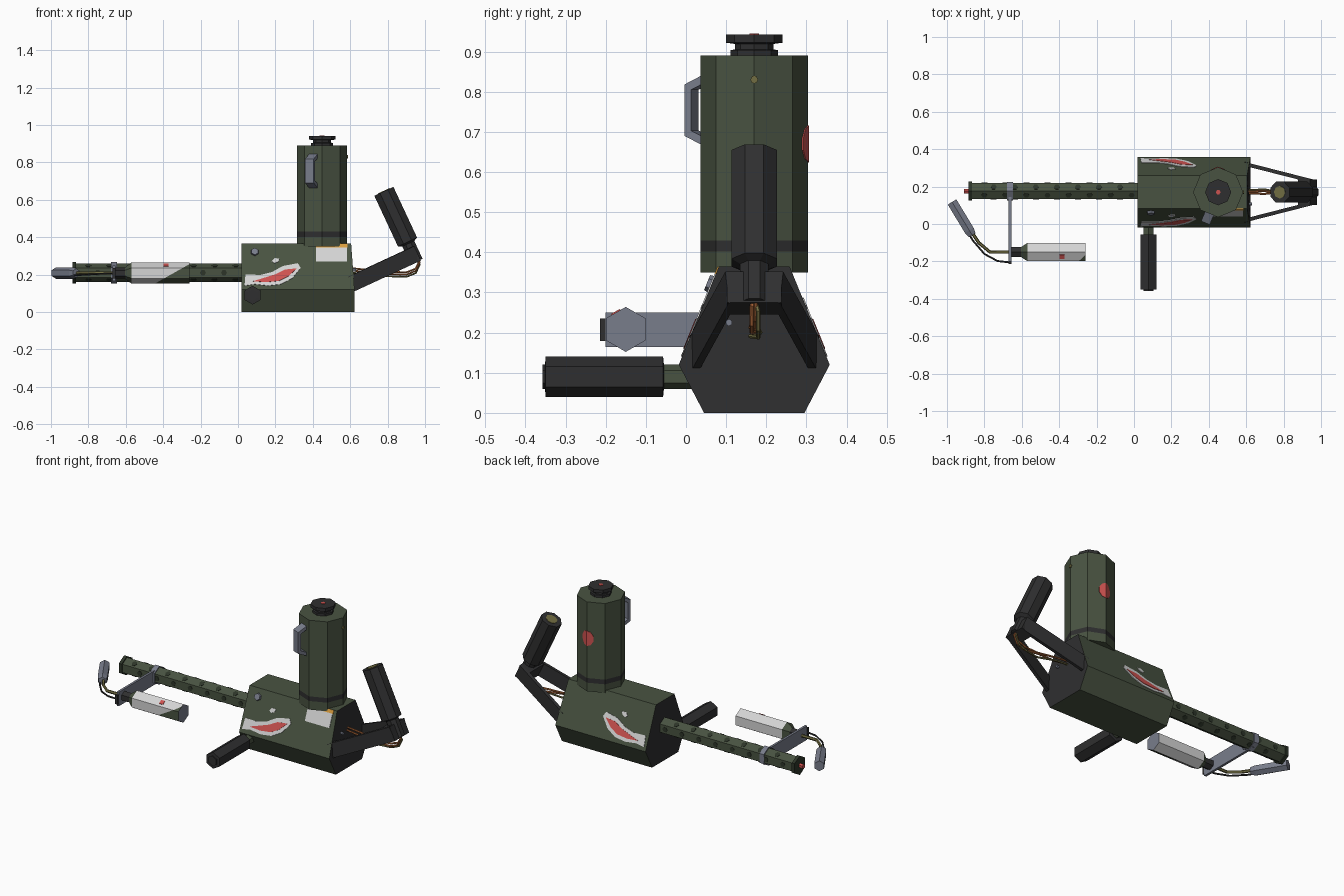
import bpy, bmesh, math
from mathutils import Vector as V

if "Cube" in bpy.data.objects:
    bpy.data.objects.remove(bpy.data.objects["Cube"])

def mat(name, r, g, b):
    m = bpy.data.materials.new(name)
    m.diffuse_color = (r, g, b, 1)
    m.use_nodes = True
    m.node_tree.nodes["Principled BSDF"].inputs["Base Color"].default_value = m.diffuse_color
    return m

GREEN = mat("olive green paint", 0.066, 0.086, 0.053)
DARK = mat("dark green", 0.026, 0.036, 0.022)
BLACK = mat("black rubber", 0.028, 0.028, 0.029)
GREY = mat("blue grey steel", 0.19, 0.205, 0.26)
WHITE = mat("off white", 0.66, 0.66, 0.66)
RED = mat("red", 0.62, 0.085, 0.08)
ORANGE = mat("orange", 0.70, 0.34, 0.05)
BRASS = mat("brass", 0.17, 0.155, 0.055)
COPPER = mat("copper wire", 0.40, 0.13, 0.04)

def finish(name, bm, mats):
    bmesh.ops.recalc_face_normals(bm, faces=bm.faces)
    me = bpy.data.meshes.new(name)
    bm.to_mesh(me)
    bm.free()
    for m in mats:
        me.materials.append(m)
    ob = bpy.data.objects.new(name, me)
    bpy.context.collection.objects.link(ob)
    return ob

def lathe(name, p0, p1, rings, n, mats, up=(0, 0, 1), phase=0.0):
    """n-sided stack along p0->p1; rings = (distance, radius, material of the band after it)."""
    p0, ax = V(p0), (V(p1) - V(p0)).normalized()
    u = V(up)
    u = (u - ax * u.dot(ax)).normalized()
    w = ax.cross(u)
    bm = bmesh.new()
    loops = []
    for t, r, _ in rings:
        loops.append([bm.verts.new(p0 + ax * t + r * (u * math.cos(a) + w * math.sin(a)))
                      for a in (phase + 2 * math.pi * i / n for i in range(n))])
    for k in range(len(rings) - 1):
        for i in range(n):
            j = (i + 1) % n
            f = bm.faces.new((loops[k][i], loops[k][j], loops[k + 1][j], loops[k + 1][i]))
            f.material_index = rings[k][2]
    bm.faces.new(loops[0]).material_index = rings[0][2]
    bm.faces.new(loops[-1]).material_index = rings[-1][2]
    return finish(name, bm, mats)

def bar(name, p0, p1, width, height, m):
    """Rectangular bar, height measured upward."""
    p0, p1 = V(p0), V(p1)
    ax = (p1 - p0).normalized()
    s = ax.cross(V((0, 0, 1))).normalized()
    h = s.cross(ax)
    bm = bmesh.new()
    a, b = [[bm.verts.new(p + s * x * width / 2 + h * y * height / 2)
             for x, y in ((-1, -1), (1, -1), (1, 1), (-1, 1))] for p in (p0, p1)]
    bm.faces.new(a)
    bm.faces.new(b)
    for i in range(4):
        j = (i + 1) % 4
        bm.faces.new((a[i], a[j], b[j], b[i]))
    return finish(name, bm, [m])

def plates(name, frames, pts, m, top=0.003):
    """Thin plates of outline pts, one for each (origin, u, v, outward) frame."""
    bm = bmesh.new()
    for o, u, v, n in frames:
        o, u, v, n = V(o), V(u), V(v), V(n).normalized()
        lo, hi = [[bm.verts.new(o + u * x + v * y + n * d) for x, y in pts]
                  for d in (-0.002, top)]
        bm.faces.new(lo)
        bm.faces.new(hi)
        for i in range(len(pts)):
            j = (i + 1) % len(pts)
            bm.faces.new((lo[i], lo[j], hi[j], hi[i]))
    return finish(name, bm, [m])

def tube(name, pts, r, m):
    cu = bpy.data.curves.new(name, 'CURVE')
    cu.dimensions = '3D'
    cu.bevel_depth, cu.bevel_resolution, cu.use_fill_caps = r, 1, True
    sp = cu.splines.new('POLY')
    sp.points.add(len(pts) - 1)
    for q, p in zip(sp.points, pts):
        q.co = (*p, 1)
        cu.materials.clear()
    cu.materials.append(m)
    sp.use_smooth = False
    ob = bpy.data.objects.new(name, cu)
    bpy.context.collection.objects.link(ob)

def ngon(n, r, phase=0.0):
    return [(r * math.cos(phase + 2 * math.pi * i / n), r * math.sin(phase + 2 * math.pi * i / n))
            for i in range(n)]

CY = 0.17  # centre plane of body

# Body: six-sided housing with black ends
prof = [(-0.125, 0), (0.125, 0), (0.188, 0.12), (0.088, 0.365), (-0.088, 0.365), (-0.188, 0.12)]
bm = bmesh.new()
a = [bm.verts.new((0.02, CY + y, z)) for y, z in prof]
b = [bm.verts.new((0.605 if z > 0.3 else 0.623, CY + y, z)) for y, z in prof]
bm.faces.new(a).material_index = 1
bm.faces.new(b).material_index = 1
for i in range(6):
    j = (i + 1) % 6
    bm.faces.new((a[i], a[j], b[j], b[i]))
finish("body", bm, [GREEN, BLACK])

# Painted plates on the sloping sides (outline given in x, z)
k = 0.1 / 0.245
front = ((0, CY - 0.188 - 0.12 * k, 0), (1, 0, 0), (0, k, 1), (0, -1, k))
back = ((0, CY + 0.188 + 0.12 * k, 0), (1, 0, 0), (0, -k, 1), (0, 1, k))
plates("painted_mouth", [front, back],
       [(0.035, 0.14), (0.04, 0.2), (0.12, 0.197), (0.18, 0.212), (0.24, 0.245), (0.32, 0.26),
        (0.335, 0.235), (0.29, 0.18), (0.23, 0.148), (0.16, 0.14), (0.09, 0.148)], WHITE)
plates("mouth_inside", [front, back],
       [(0.08, 0.163), (0.13, 0.178), (0.2, 0.2), (0.25, 0.225), (0.315, 0.232),
        (0.27, 0.19), (0.22, 0.165), (0.15, 0.158)], RED, 0.005)
plates("painted_eye", [front, back],
       [(0.18, 0.27), (0.195, 0.287), (0.222, 0.285), (0.215, 0.268), (0.195, 0.26)], WHITE)
plates("label", [front], [(0.418, 0.27), (0.582, 0.27), (0.582, 0.345), (0.418, 0.345)], WHITE)
plates("label_stripe", [front], [(0.418, 0.345), (0.585, 0.345), (0.585, 0.364), (0.418, 0.364)], ORANGE)
p = V((0.09, CY - 0.188 + 0.2 * k, 0.32))
lathe("side_bolt", p, p + V((0, -1, k)), [(-0.01, 0.024, 0), (0.012, 0.02, 0)], 6, [GREY])
lathe("rear_bolt", (0.6, 0.107, 0.225), (1, 0.107, 0.225), [(0, 0.009, 0), (0.03, 0.009, 0)], 6, [GREY])

# Barrel with rows of vent holes
BY, BZ = 0.176, 0.21
lathe("barrel", (-0.875, BY, BZ), (0.03, BY, BZ), [(0, 0.05, 0), (0.905, 0.05, 0)], 6, [GREEN])
frames = []
for s in range(6):
    t = math.radians(30 + 60 * s)
    n = V((0, math.sin(t), math.cos(t)))
    for i in range(8):
        x = -0.8 + 0.1125 * i + (0.0 if s % 2 else 0.05)
        if x < 0:
            frames.append((V((x, BY, BZ)) + n * 0.0433, (1, 0, 0), n.cross(V((1, 0, 0))), n))
plates("vent_holes", frames, ngon(6, 0.016), DARK, 0.002)
lathe("muzzle", (-0.91, BY, BZ), (0, BY, BZ),
      [(0, 0.014, 1), (0.024, 0.014, 0), (0.026, 0.058, 0), (0.045, 0.058, 0)], 6, [DARK, RED])

# Steel bracket clamped on the barrel
bar("bracket", (-0.663, -0.2, BZ - 0.003), (-0.663, 0.2, BZ - 0.003), 0.014, 0.085, GREY)
lathe("bracket_clamp", (-0.678, BY, BZ), (0, BY, BZ), [(0, 0.057, 0), (0.03, 0.057, 0)], 6, [GREY])
bar("bracket_end", (-0.663, -0.214, BZ - 0.003), (-0.663, -0.2, BZ - 0.003), 0.016, 0.055, BLACK)

# Fuel bottle: white with a green slanting patch and a grey base
QY, QZ = -0.15, 0.208
bottle = lathe("fuel_bottle", (-0.655, QY, QZ), (0, QY, QZ),
               [(0, 0.03, 1), (0.05, 0.03, 2), (0.085, 0.056, 0), (0.395, 0.056, 3)],
               6, [WHITE, BLACK, GREEN, GREY])
bm = bmesh.new()
bm.from_mesh(bottle.data)
co, no = V((-0.27, QY, 0.25)), V((0.09, 0, -0.16))
bmesh.ops.bisect_plane(bm, geom=bm.verts[:] + bm.edges[:] + bm.faces[:], plane_co=co, plane_no=no)
for f in bm.faces:
    c = f.calc_center_median()
    if f.material_index == 0 and c.y < QY - 0.01 and (c - co).dot(no) > 0:
        f.material_index = 2
bm.to_mesh(bottle.data)
bm.free()
n = V((0, -0.5, 0.866))
plates("bottle_mark", [(V((-0.385, QY, QZ)) + n * 0.0485, (1, 0, 0), (0, 0.866, 0.5), n)],
       ngon(4, 0.018, math.pi / 4), RED)

# Igniter: brass pipe, black hose and steel nozzle
tube("igniter_pipe", [(-0.65, QY, QZ), (-0.77, QY, QZ), (-0.83, -0.1, QZ), (-0.87, -0.04, QZ)], 0.009, BRASS)
tube("igniter_hose", [(-0.665, -0.205, QZ), (-0.73, -0.198, 0.205), (-0.8, -0.16, 0.2),
                      (-0.86, -0.09, 0.197), (-0.93, 0.02, 0.195), (-0.975, 0.09, 0.197)], 0.005, BLACK)
lathe("igniter_nozzle", (-0.865, -0.06, QZ), (-0.973, 0.118, QZ),
      [(0, 0.024, 0), (0.03, 0.031, 0), (0.208, 0.031, 0)], 6, [GREY])

# Side grip
lathe("side_grip", (0.078, 0.03, 0.09), (0.078, -1, 0.09),
      [(0, 0.03, 1), (0.085, 0.03, 0), (0.087, 0.05, 0), (0.38, 0.05, 0), (0.381, 0.03, 0), (0.387, 0.03, 0)],
      6, [BLACK, GREEN])

# Fuel tank with a dark band and cap
TX, TR = 0.45, 0.134
lathe("fuel_tank", (TX, CY, 0.35), (TX, CY, 1),
      [(0, TR, 0), (0.052, TR, 1), (0.08, TR, 0), (0.54, TR, 0)], 8, [GREEN, BLACK], up=(1, 0, 0))
lathe("tank_cap", (TX, CY, 0.885), (TX, CY, 1),
      [(0, 0.059, 0), (0.019, 0.059, 0), (0.02, 0.048, 0), (0.034, 0.048, 0),
       (0.037, 0.07, 0), (0.057, 0.07, 0)], 8, [BLACK], up=(1, 0, 0))
plates("cap_mark", [((TX, CY, 0.942), (1, 0, 0), (0, 1, 0), (0, 0, 1))], ngon(6, 0.013), RED)

# Red mark folded around the rear edge of the tank
half = [(0, -0.046), (0.022, -0.038), (0.038, -0.015), (0.038, 0.015), (0.022, 0.038), (0, 0.046)]
s, c = math.sin(math.radians(22.5)), math.cos(math.radians(22.5))
plates("tank_mark", [((TX, CY + TR, 0.67), (d * c, -s, 0), (0, 0, 1), (d * s, c, 0)) for d in (1, -1)],
       half, RED)
plates("tank_rivet", [((TX + TR, CY, 0.83), (0, 1, 0), (0, 0, 1), (1, 0, 0))], ngon(6, 0.01), BRASS)

# Tank handle: bent steel strap on one flat
d, t = V((-s, -c, 0)), V((c, -s, 0))
base = V((TX, CY, 0))
outer = [(0.12, 0.662), (0.178, 0.69), (0.178, 0.818), (0.12, 0.846)]
inner = [(0.12, 0.684), (0.16, 0.703), (0.16, 0.805), (0.12, 0.824)]
bm = bmesh.new()
rows = [[bm.verts.new(base + d * r + V((0, 0, z)) + t * w) for r, z in pr]
        for pr, w in ((outer, -0.025), (outer, 0.025), (inner, 0.025), (inner, -0.025))]
for q in range(4):
    A, B = rows[q], rows[(q + 1) % 4]
    for i in range(3):
        bm.faces.new((A[i], A[i + 1], B[i + 1], B[i]))
for i in (0, 3):
    bm.faces.new([r[i] for r in rows])
finish("tank_handle", bm, [GREY])

# Rear frame and trigger grip
for side, name in ((-1, "left"), (1, "right")):
    bar("rear_arm_" + name, (0.605, CY + side * 0.148, 0.15), (0.957, CY + side * 0.058, 0.313), 0.02, 0.085, BLACK)
bar("rear_crossbar", (0.895, CY, 0.284), (0.96, CY, 0.314), 0.136, 0.085, BLACK)
lathe("rear_grip", (0.955, CY, 0.27), (0.78, CY, 0.645),
      [(0, 0.038, 0), (0.105, 0.038, 0), (0.115, 0.061, 0), (0.414, 0.061, 0)], 8, [BLACK],
      up=(0, 1, 0), phase=math.pi / 8)
ax = V((-0.175, 0, 0.375)).normalized()
plates("grip_button", [(V((0.955, CY, 0.27)) + ax * 0.414, (0, 1, 0), ax.cross(V((0, 1, 0))), ax)],
       ngon(8, 0.034), BRASS)

# Wires from the body to the grip
for i, (m, dy, dz) in enumerate(((COPPER, -0.006, 0), (BRASS, 0.01, -0.012), (COPPER, 0.004, 0.012))):
    tube("wire_%d" % (i + 1), [(0.61, CY + dy, 0.222 + dz), (0.7, CY + dy * 1.5, 0.212 + dz),
         (0.81, CY - dy, 0.203 + dz), (0.9, CY + dy, 0.2 + dz), (0.95, CY + dy, 0.22 + dz),
         (0.972, CY + dy, 0.265 + dz), (0.95, CY, 0.29)], 0.0055, m)
